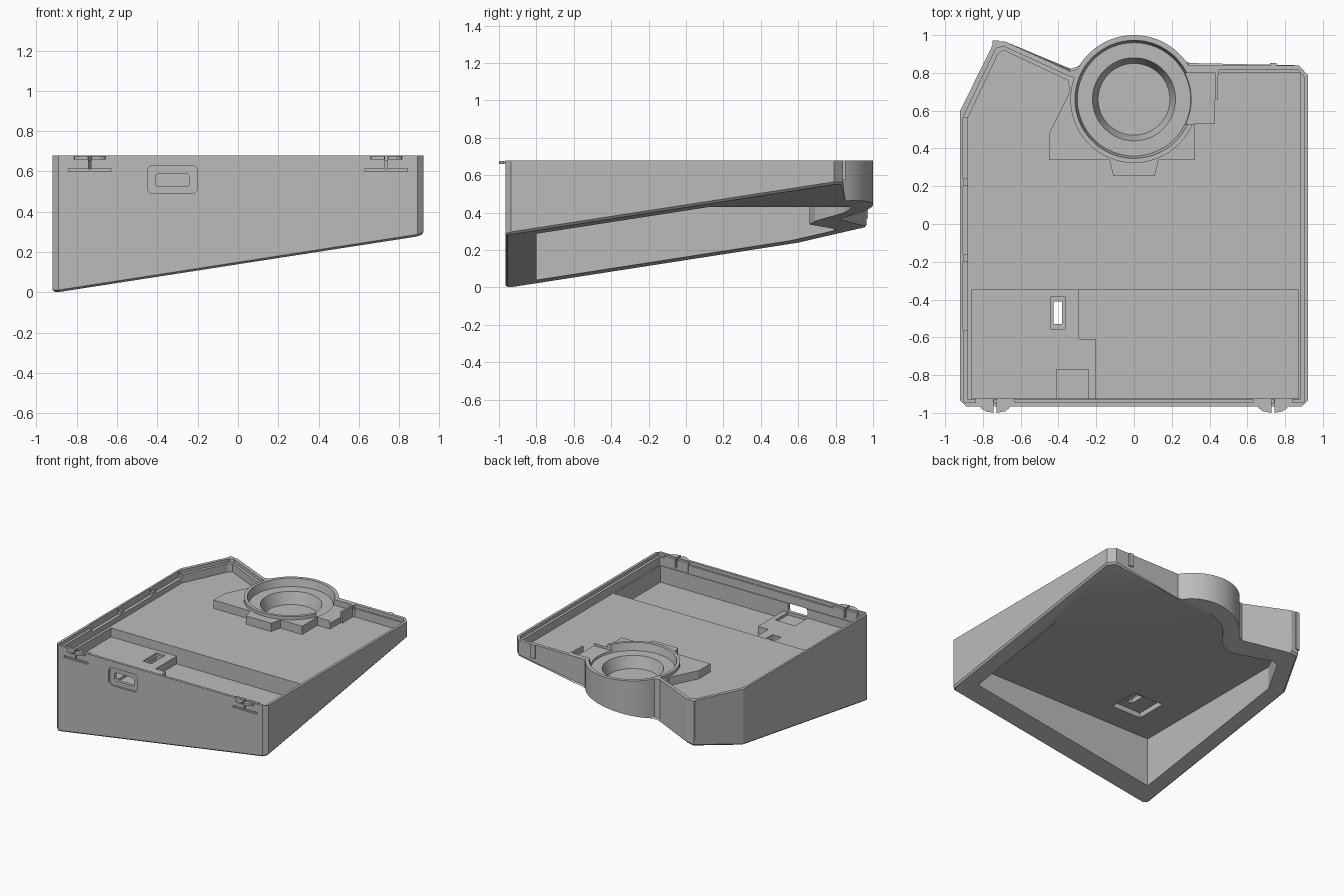
import bpy, bmesh
from math import sin, cos, radians
from mathutils import Matrix

cube = bpy.data.objects.get("Cube")
if cube:
    bpy.data.objects.remove(cube, do_unlink=True)

grey = bpy.data.materials.new("plain grey")
grey.use_nodes = True
grey.diffuse_color = (0.5, 0.5, 0.5, 1)
grey.node_tree.nodes["Principled BSDF"].inputs["Base Color"].default_value = (0.5, 0.5, 0.5, 1)

RIM = 0.68
RING_Y = 0.66


def add_object(name, bm):
    bmesh.ops.recalc_face_normals(bm, faces=bm.faces)
    mesh = bpy.data.meshes.new(name)
    bm.to_mesh(mesh)
    bm.free()
    mesh.materials.append(grey)
    obj = bpy.data.objects.new(name, mesh)
    bpy.context.collection.objects.link(obj)
    return obj


def prism(name, outline, bottom, top, chamfer=0):
    """Extrude an outline; bottom is a height or a function of x and y."""
    height = bottom if callable(bottom) else lambda x, y: bottom
    bm = bmesh.new()
    low = [bm.verts.new((x, y, height(x, y))) for x, y in outline]
    high = [bm.verts.new((x, y, top)) for x, y in outline]
    base = bm.faces.new(low)
    bm.faces.new(high)
    for i in range(len(low)):
        j = (i + 1) % len(low)
        bm.faces.new((low[i], low[j], high[j], high[i]))
    if chamfer:
        bmesh.ops.bevel(bm, geom=list(base.edges), offset=chamfer, segments=1, affect='EDGES')
    return add_object(name, bm)


def box(name, x, y, z, round_y=0):
    """Box from three ranges, optionally rounded along its y edges."""
    bm = bmesh.new()
    size = [b - a for a, b in (x, y, z)]
    mid = [(a + b) / 2 for a, b in (x, y, z)]
    bmesh.ops.create_cube(bm, size=1, matrix=Matrix.Translation(mid) @ Matrix.Diagonal((*size, 1)))
    if round_y:
        edges = [e for e in bm.edges if abs(e.verts[0].co.y - e.verts[1].co.y) > 1e-4]
        bmesh.ops.bevel(bm, geom=edges, offset=round_y, segments=4, profile=0.5, affect='EDGES')
    return add_object(name, bm)


def cone(name, r_low, r_high, low, high):
    bm = bmesh.new()
    bmesh.ops.create_cone(bm, cap_ends=True, segments=64, radius1=r_low, radius2=r_high,
                          depth=high - low,
                          matrix=Matrix.Translation((0, RING_Y, (low + high) / 2)))
    return add_object(name, bm)


def arc(radius, start, end, steps=32):
    angles = [radians(start + (end - start) * i / steps) for i in range(steps + 1)]
    return [(radius * cos(a), RING_Y + radius * sin(a)) for a in angles]


def cut(target, *cutters):
    for cutter in cutters:
        mod = target.modifiers.new("cut", 'BOOLEAN')
        mod.operation = 'DIFFERENCE'
        mod.solver = 'EXACT'
        mod.object = cutter
        graph = bpy.context.evaluated_depsgraph_get()
        mesh = bpy.data.meshes.new_from_object(target.evaluated_get(graph))
        target.modifiers.clear()
        target.data = mesh
        bpy.data.objects.remove(cutter, do_unlink=True)


def underside(x, y):
    return 0.155 * (x + y + 1.855)


# Wedge-shaped case body with a round bulge at the back
outline = [(-0.89, -0.965), (0.89, -0.965), (0.92, -0.935), (0.92, 0.79), (0.87, 0.84)]
outline += arc(0.34, 32, 152)
outline += [(-0.34, 0.81), (-0.68, 0.965), (-0.74, 0.965), (-0.92, 0.6), (-0.92, -0.935)]
body = prism("case_body", outline, underside, RIM, chamfer=0.012)

# Hollow underneath
hollow = [(-0.8, -0.8), (0.8, -0.8), (0.8, 0.7), (0.26, 0.7)]
hollow += arc(0.22, 20, 155, 16)
hollow += [(-0.26, 0.69), (-0.34, 0.66), (-0.64, 0.8), (-0.69, 0.79), (-0.8, 0.56)]
cut(body, prism("hollow_cutter", hollow, -0.3, 0.43),
    box("under_pocket_cutter", (-0.56, -0.3), (-0.6, -0.35), (0.4, 0.47)))

# Rim ledge, leaving the ring standing
ledge = [(-0.9, -0.945), (0.9, -0.945), (0.9, 0.78), (0.87, 0.815), (0.45, 0.815), (0.45, 0.66)]
ledge += arc(0.337, 0, -200)
ledge += [(-0.35, 0.785), (-0.69, 0.94), (-0.73, 0.93), (-0.9, 0.575)]
cut(body, prism("ledge_cutter", ledge, 0.655, 0.8))

# Tray floor around the stepped platform
tray = [(-0.88, -0.93), (0.88, -0.93), (0.88, 0.8), (0.46, 0.8), (0.445, 0.785), (0.445, 0.66),
        (0.43, 0.66), (0.43, 0.53), (0.32, 0.53), (0.32, 0.34), (0.13, 0.34), (0.11, 0.255),
        (-0.11, 0.255), (-0.13, 0.34), (-0.45, 0.34), (-0.45, 0.48), (-0.34, 0.7),
        (-0.35, 0.76), (-0.69, 0.92), (-0.72, 0.9), (-0.88, 0.56)]
cut(body, prism("tray_cutter", tray, 0.59, 0.8))

# Front recess with a higher left shelf, connector notch and through slot
recess = [(-0.2, -0.925), (0.87, -0.925), (0.87, -0.35), (-0.29, -0.35), (-0.29, -0.61), (-0.2, -0.61)]
cut(body,
    prism("recess_cutter", recess, 0.46, 0.7),
    box("shelf_cutter", (-0.86, -0.195), (-0.925, -0.35), (0.52, 0.7)),
    box("notch_cutter", (-0.41, -0.24), (-0.925, -0.77), (0.5, 0.7)),
    box("slot_rim_cutter", (-0.44, -0.365), (-0.555, -0.385), (0.505, 0.7)),
    box("slot_cutter", (-0.425, -0.38), (-0.53, -0.41), (0.3, 0.7)))

# Cup with a seat and a sloped bowl, and the side pad breaking the ring
cut(body,
    cone("seat_cutter", 0.3, 0.317, 0.62, 0.7),
    cone("bowl_cutter", 0.19, 0.225, 0.53, 0.635),
    box("pad_cutter", (0.26, 0.431), (0.53, 0.8), (0.635, 0.75)))

# Connector opening in the front wall
cut(body,
    box("port_recess_cutter", (-0.45, -0.2), (-1.0, -0.95), (0.49, 0.63), 0.03),
    box("port_cutter", (-0.41, -0.24), (-1.0, -0.9), (0.525, 0.59), 0.018))

# Catch notches along the left rim
for start, end in ((-0.56, -0.2), (-0.16, 0.2), (0.24, 0.56)):
    cut(body, box("catch_cutter", (-0.905, -0.87), (start, end), (0.63, 0.7)))

# Front clips: slits in the wall, inner block and half-moon thumb tab
for side, word in ((-1, "right"), (1, "left")):
    x = side * 0.735
    cut(body,
        box("slit_cutter", (x - 0.105, x + 0.105), (-1.0, -0.95), (0.599, 0.614)),
        box("split_cutter", (x - 0.006, x + 0.006), (-1.0, -0.9), (0.612, 0.7)))
    for end in (-1, 1):
        near, far = sorted((x + end * 0.008, x + end * 0.105))
        box(word + "_clip_block", (near, far), (-0.946, -0.925), (0.6, 0.675))
        moon = [(x + end * 0.008, -0.955), (x + end * 0.08, -0.955), (x + end * 0.075, -0.975),
                (x + end * 0.05, -0.992), (x + end * 0.008, -1.0)]
        prism(word + "_thumb_tab", moon, 0.66, 0.677)

# Small vertical ridges on the back wall
box("back_left_ridge", (0.72, 0.755), (0.83, 0.852), (0.575, RIM))
box("back_right_ridge", (-0.75, -0.715), (0.94, 0.972), (0.37, RIM))

bpy.ops.object.select_all(action='DESELECT')
body.select_set(True)
bpy.context.view_layer.objects.active = body
bpy.ops.object.shade_smooth_by_angle(angle=radians(20))
